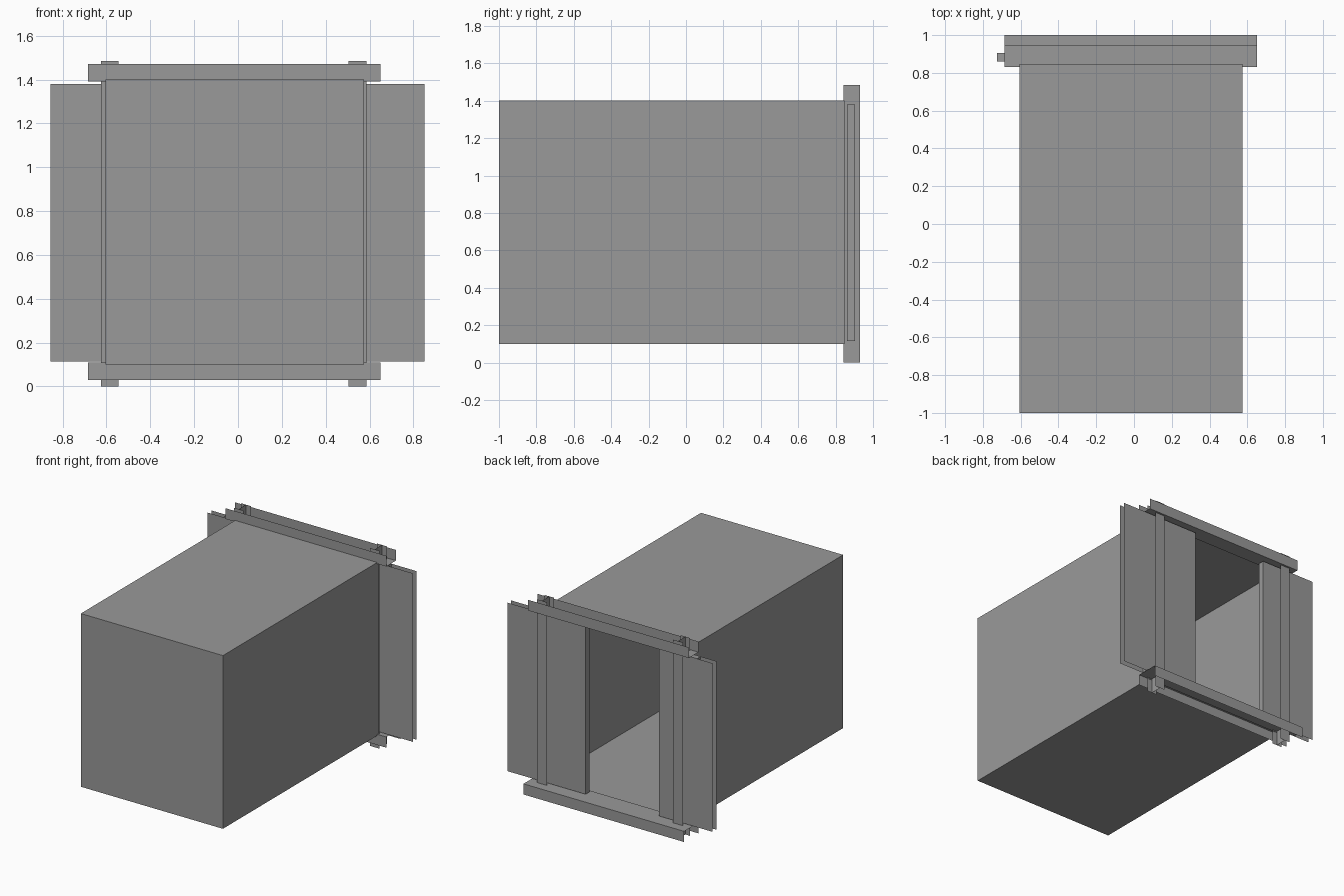
import bpy

cube = bpy.data.objects.get("Cube")
if cube:
    bpy.data.objects.remove(cube)

# One plain grey for everything
grey = bpy.data.materials.new("plain_grey")
grey.use_nodes = True
colour = (0.32, 0.32, 0.32, 1)
grey.diffuse_color = colour
grey.node_tree.nodes["Principled BSDF"].inputs["Base Color"].default_value = colour

SIDES = {"-x": (0, 4, 7, 3), "+x": (1, 2, 6, 5), "-y": (0, 1, 5, 4),
         "+y": (3, 7, 6, 2), "-z": (0, 3, 2, 1), "+z": (4, 5, 6, 7)}


def make(name, verts, faces):
    mesh = bpy.data.meshes.new(name)
    mesh.from_pydata(verts, [], faces)
    mesh.materials.append(grey)
    obj = bpy.data.objects.new(name, mesh)
    bpy.context.collection.objects.link(obj)
    return obj


def block(name, xs, ys, zs, skip=()):
    """Box between two limits on each axis, with some sides left open."""
    (x0, x1), (y0, y1), (z0, z1) = xs, ys, zs
    verts = [(x, y, z) for z in zs for x, y in ((x0, y0), (x1, y0), (x1, y1), (x0, y1))]
    return make(name, verts, [f for side, f in SIDES.items() if side not in skip])


def sheets(name, rects):
    """Thin sheets, each flat along the one axis whose limits are equal."""
    verts, faces = [], []
    for (x0, x1), (y0, y1), (z0, z1) in rects:
        n = len(verts)
        if y0 == y1:
            verts += [(x0, y0, z0), (x1, y0, z0), (x1, y0, z1), (x0, y0, z1)]
        elif x0 == x1:
            verts += [(x0, y0, z0), (x0, y1, z0), (x0, y1, z1), (x0, y0, z1)]
        else:
            verts += [(x0, y0, z0), (x1, y0, z0), (x1, y1, z0), (x0, y1, z0)]
        faces.append((n, n + 1, n + 2, n + 3))
    return make(name, verts, faces)


# Cabin shell, open at the back
block("cabin_shell", (-0.605, 0.575), (-1, 0.847), (0.1, 1.4), skip=("+y",))


# Channel rails above and below the opening
def rail(name, y0, y1, z0, z1, web_z):
    xs = (-0.685, 0.65)
    sheets(name, [(xs, (y0, y0), (z0, z1)), (xs, (y1, y1), (z0, z1)),
                  (xs, (y0, y1), (web_z, web_z))])


rail("top_rail", 0.83, 0.945, 1.39, 1.47, 1.39)
rail("bottom_rail", 0.83, 1.0, 0.03, 0.11, 0.11)

# Upright I-section posts
for name, x in (("left_post", 0.545), ("right_post", -0.585)):
    xs, zs = (x - 0.04, x + 0.04), (0, 1.485)
    y0, y1 = 0.843, 0.93
    sheets(name, [(xs, (y0, y0), zs), (xs, (y1, y1), zs), ((x, x), (y0, y1), zs)])

# Sliding door leaves: two skins over a narrower core
for name, skin, core in (("left_door", (0.2, 0.85), (0.2, 0.64)),
                         ("right_door", (-0.855, -0.41), (-0.725, -0.41))):
    ys, zs = (0.861, 0.904), (0.115, 1.38)
    sheets(name + "_skins", [(skin, (y, y), zs) for y in ys])
    block(name + "_core", core, ys, zs, skip=("-y", "+y"))
